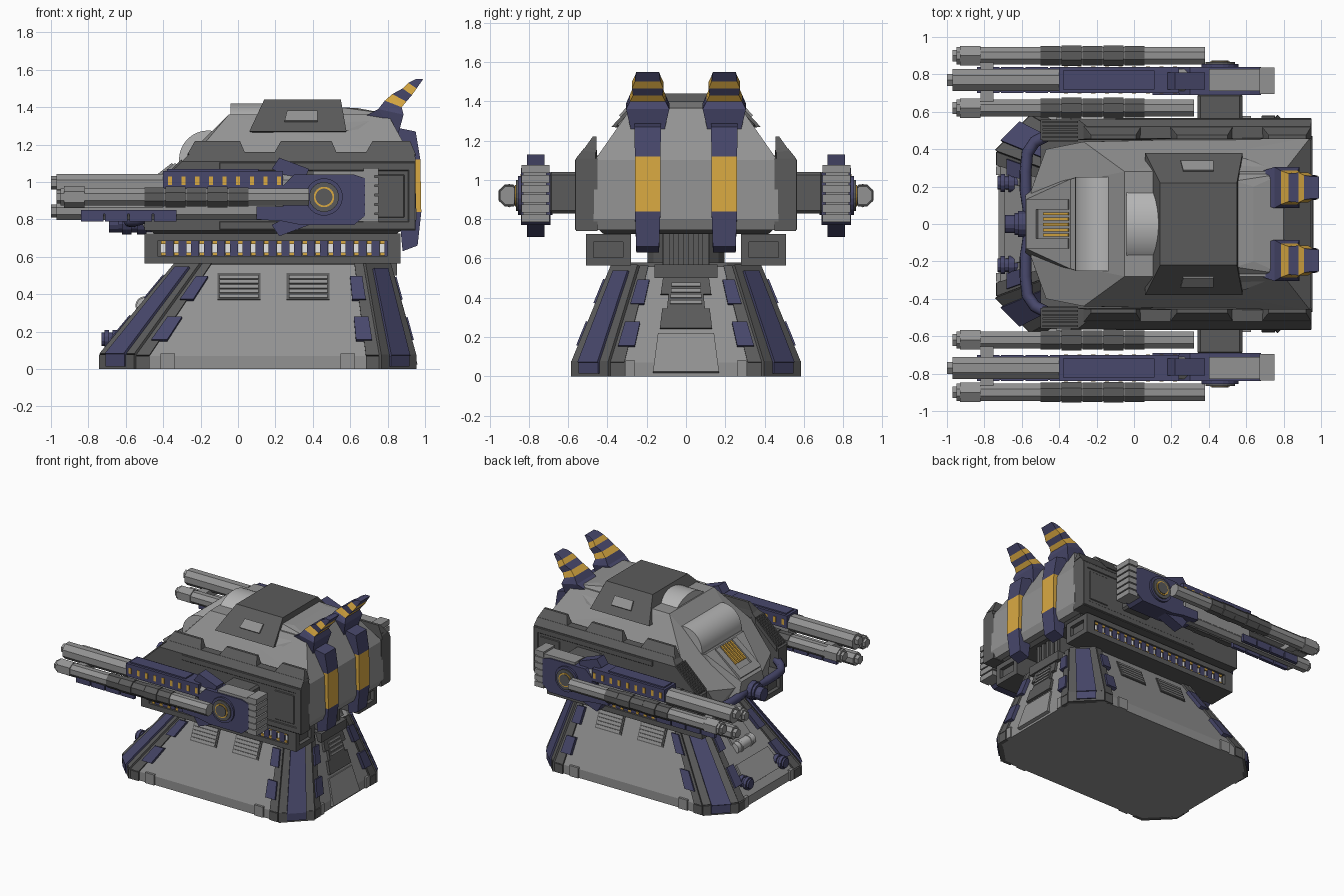
import bpy, bmesh, math
from mathutils import Vector as V

if "Cube" in bpy.data.objects:
    bpy.data.objects.remove(bpy.data.objects["Cube"])

def material(name, c):
    m = bpy.data.materials.new(name)
    m.diffuse_color = (*c, 1)
    m.use_nodes = True
    m.node_tree.nodes["Principled BSDF"].inputs["Base Color"].default_value = m.diffuse_color
    return m
LIGHT = material("light grey", (.29, .29, .29))
PALE = material("pale grey", (.46, .46, .46))
DARK = material("dark grey", (.105, .105, .105))
BLUE = material("navy blue", (.065, .065, .15))
ORANGE = material("amber", (.70, .40, .055))
WHITE = material("white", (1, 1, 1))

def make(name, bm, mat, mir=False, smooth=False):
    bmesh.ops.recalc_face_normals(bm, faces=bm.faces)
    me = bpy.data.meshes.new(name)
    bm.to_mesh(me)
    bm.free()
    me.materials.append(mat)
    if smooth:
        me.polygons.foreach_set("use_smooth", [True] * len(me.polygons))
        me.set_sharp_from_angle(angle=math.radians(35))
    ob = bpy.data.objects.new(name, me)
    bpy.context.collection.objects.link(ob)
    if mir:  # mirror left/right across y = 0
        m = ob.modifiers.new("mirror", 'MIRROR')
        m.use_axis = (False, True, False)
        m.use_mirror_merge = False
    return ob

def add_hull(bm, pts):
    vs = [bm.verts.new(p) for p in pts]
    bmesh.ops.convex_hull(bm, input=vs)

def hull(name, pts, mat, mir=False, sym=False):
    bm = bmesh.new()
    if sym:
        pts = pts + [(x, -y, z) for x, y, z in pts]
    add_hull(bm, pts)
    bmesh.ops.delete(bm, geom=[v for v in bm.verts if not v.link_faces], context='VERTS')
    bmesh.ops.dissolve_limit(bm, angle_limit=.01, verts=bm.verts, edges=bm.edges)
    return make(name, bm, mat, mir)

def boxes(name, items, mat, mir=False, bevel=0):
    bm = bmesh.new()
    for x0, x1, y0, y1, z0, z1 in items:
        for v in bmesh.ops.create_cube(bm, size=1)["verts"]:
            v.co = ((x0 + x1) / 2 + v.co.x * (x1 - x0), (y0 + y1) / 2 + v.co.y * (y1 - y0),
                    (z0 + z1) / 2 + v.co.z * (z1 - z0))
    if bevel:
        bmesh.ops.bevel(bm, geom=bm.edges[:], offset=bevel, segments=1, affect='EDGES')
    return make(name, bm, mat, mir)

def prism(name, pts, y0, y1, mat, mir=False):
    bm = bmesh.new()
    f = bm.faces.new([bm.verts.new((x, y0, z)) for x, z in pts])
    r = bmesh.ops.extrude_face_region(bm, geom=[f])
    for v in r["geom"]:
        if isinstance(v, bmesh.types.BMVert):
            v.co.y = y1
    return make(name, bm, mat, mir)

def rods(name, axis, items, mat, mir=False, n=8, smooth=False):
    # items: (start, end, u, v, radius); u, v are the two other coordinates
    bm = bmesh.new()
    for a, b, u, v, r in items:
        rings = []
        for t in (a, b):
            ring = []
            for k in range(n):
                g = 2 * math.pi * (k + .5) / n
                p, q = u + r * math.cos(g), v + r * math.sin(g)
                ring.append(bm.verts.new((t, p, q) if axis == 'x' else (p, t, q) if axis == 'y' else (p, q, t)))
            rings.append(ring)
            bm.faces.new(ring)
        for k in range(n):
            j = (k + 1) % n
            bm.faces.new((rings[0][k], rings[0][j], rings[1][j], rings[1][k]))
    return make(name, bm, mat, mir, smooth)

def plates(name, quad, spans, d, mat, mir=False):
    # raised plates on a sloped quad; spans are (u0, u1, v0, v1)
    a, b, c, e = [V(p) for p in quad]
    n = (b - a).cross(e - a).normalized()
    if n.dot((a + c) / 2 - V((.15, 0, .3))) < 0:
        n = -n
    at = lambda u, v: (a.lerp(b, u)).lerp(e.lerp(c, u), v)
    bm = bmesh.new()
    for u0, u1, v0, v1 in spans:
        add_hull(bm, [at(u, v) + n * h for u in (u0, u1) for v in (v0, v1) for h in (-.015, d)])
    return make(name, bm, mat, mir)

# --- base: flared octagon pedestal
def octagon(x0, x1, y, c, z):
    return [(x0, c - y, z), (x0 + c, -y, z), (x1 - c, -y, z), (x1, c - y, z),
            (x1, y - c, z), (x1 - c, y, z), (x0 + c, y, z), (x0, y - c, z)]
foot, low, top = (octagon(-.725, .935, .565, .18, 0), octagon(-.725, .935, .565, .18, .07),
                  octagon(-.32, .80, .365, .13, .56))
hull("base", foot + low + top, LIGHT)
def side(i, a=low, b=top):
    j = (i + 1) % 8
    return a[i], a[j], b[j], b[i]
for i in (0, 2, 4, 6):  # corner pillars
    plates("pillar", side(i), [(-.02, 1.02, 0, 1)], .022, DARK)
    plates("pillar_foot", side(i, foot, low), [(-.02, 1.02, 0, 1.1)], .022, DARK)
    plates("pillar_stripe", side(i), [(.22, .78, -.02, .93)], .036, BLUE)
    plates("pillar_foot_stripe", side(i, foot, low), [(.22, .78, .2, 1.2)], .032, BLUE)
for i in (1, 3, 5, 7):  # pillar edges, clips and feet on each wall
    w = 1 if i in (1, 5) else 1.7
    plates("pillar_edge", side(i), [(0, .055 * w, 0, 1), (1 - .055 * w, 1, 0, 1)], .014, DARK)
    plates("pillar_edge_foot", side(i, foot, low), [(0, .055 * w, 0, 1), (1 - .055 * w, 1, 0, 1)], .014, DARK)
    plates("pillar_clip", side(i), [(u, u + .07 * w, v, v + .25) for u in (.02, .98 - .07 * w) for v in (.16, .6)], .028, BLUE)
    plates("foot_tab", side(i, foot, low), [(.1, .16, 0, 1.2), (.84, .9, 0, 1.2)], .012, LIGHT)
wall = lambda z: .565 - (z - .07) / .49 * .2
for x0, x1 in ((-.11, .12), (.26, .49)):  # side vents
    vent = [(x0, wall(.37), .37), (x1, wall(.37), .37), (x1, wall(.51), .51), (x0, wall(.51), .51)]
    plates("side_vent", vent, [(0, 1, 0, 1)], .006, DARK, True)
    plates("side_vent_louvre", vent, [(.05, .95, .06 + k * .18, .19 + k * .18) for k in range(5)], .014, LIGHT, True)
plates("rear_vent", side(3), [(.3, .7, .35, .55), (.34, .66, .5, .7), (.27, .73, .7, 1)], .02, DARK)
plates("rear_vent_louvre", side(3), [(.36, .64, .6 + k * .06, .635 + k * .06) for k in range(4)], .028, LIGHT)
plates("rear_door", side(3), [(.29, .71, -.1, .3)], .012, LIGHT)
plates("front_hatch", side(7), [(.2, .8, .1, .38), (.3, .7, .6, .9)], .015, LIGHT)
rods("front_tank", 'y', [(-.11, .11, -.50, .34, .042), (-.07, -.05, -.50, .34, .048), (.05, .07, -.50, .34, .048)], PALE, n=20, smooth=True)
rods("front_lamp", 'x', [(-.73, -.6, .22, .16, .038), (-.715, -.69, .22, .16, .05), (-.67, -.64, .22, .16, .05)], BLUE, True, 12)
hull("base_cap", octagon(-.31, .79, .355, .13, .55) + octagon(-.28, .76, .33, .13, .58), DARK)

# --- neck and rear ribbed column
rods("neck", 'z', [(.55, .77, .19, 0, .2)], DARK, n=16)
boxes("rear_column", [(.3, .80, -.12, .12, .5, .78), (.6, .85, -.16, .16, .5, .57)]
      + [(.8, .82, y - .015, y + .015, .57, .78) for y in (-.1, -.05, 0, .05, .1)], DARK)

# --- side rails with lit slots
boxes("rail", [(-.47, .84, .30, .48, .59, .7), (-.5, -.43, .47, .51, .565, .725), (.80, .87, .47, .51, .565, .725),
               (-.5, .87, .28, .32, .565, .725), (-.5, .87, .28, .51, .565, .605), (-.5, .87, .28, .51, .685, .725)], DARK, True)
N = 18
xs = [-.4 + k * 1.17 / (N - 1) for k in range(N)]
boxes("rail_light", [(x - .012, x + .012, .47, .485, .61, .68) for x in xs], WHITE, True)
boxes("rail_rib", [(x + .012, x + .055, .47, .495, .605, .685) for x in xs], BLUE, True)
boxes("rail_marker", [(x - .012, x + .012, .475, .497, z, z + .016) for x in xs for z in (.606, .668)], ORANGE, True)

# --- turret hull
hull("hull", [(-.5, .32, .75), (.93, .47, .745), (-.55, .18, .86), (-.47, .4, .9), (-.27, .44, 1.1), (.955, .47, .8),
              (.945, .465, 1.1), (-.05, .28, 1.36), (.80, .28, 1.365), (.88, .3, 1.22)], LIGHT, sym=True)
hull("roof_ramp", [(.54, .23, 1.40), (.64, .2, 1.395), (.80, .27, 1.365), (.56, .36, 1.27), (.78, .30, 1.30), (.5, .3, 1.3)], LIGHT, sym=True)
hull("hull_floor", [(-.45, .4, .725), (.85, .42, .725), (-.5, .46, .76), (.90, .46, .76)], DARK, sym=True)
hull("nose", [(-.3, .25, 1.09), (-.3, .25, .78), (-.52, .2, .78), (-.58, .16, .80), (-.58, .13, .9), (-.34, .24, 1.1)], LIGHT, sym=True)
slope = [(-.565, -.13, .92), (-.565, .13, .92), (-.32, .13, 1.11), (-.32, -.13, 1.11)]
plates("nose_plate", slope, [(0, .2, 0, .9), (.8, 1, 0, .9), (0, 1, 0, .2)], .014, LIGHT)
plates("nose_slot", slope, [(.24 + k * .11, .30 + k * .11, .35, .9) for k in range(5)], .012, ORANGE)
rods("front_drum", 'y', [(-.25, .25, -.16, 1.12, .155)], PALE, n=48, smooth=True)
rods("top_drum", 'x', [(-.04, .16, 0, 1.155, .265)], PALE, n=48, smooth=True)
rods("nose_lamp", 'x', [(-.64, -.45, 0, .79, .06), (-.69, -.62, 0, .78, .05), (-.62, -.57, 0, .79, .07), (-.54, -.49, 0, .79, .07)], BLUE, n=14)
cu = bpy.data.curves.new("hose", 'CURVE')
cu.dimensions = '3D'
cu.bevel_depth = .032
cu.bevel_resolution = 2
for s in (1, -1):  # hoses round the nose
    sp = cu.splines.new('POLY')
    path = [(-.47, .47, .82), (-.53, .44, .80), (-.57, .38, .79), (-.58, .28, .79), (-.58, .18, .79), (-.56, .05, .79)]
    sp.points.add(len(path) - 1)
    for p, (x, y, z) in zip(sp.points, path):
        p.co = (x, y * s, z, 1)
cu.materials.append(BLUE)
bpy.context.collection.objects.link(bpy.data.objects.new("nose_hose", cu))

# --- armoured skirts
prism("skirt", [(-.5, .74), (.95, .74), (.95, 1.11), (-.30, 1.11), (-.5, .92)], .45, .56, DARK, True)
hull("skirt_slope", [(-.30, .56, 1.11), (.95, .56, 1.11), (-.30, .45, 1.11), (.95, .46, 1.11),
                     (-.25, .52, 1.16), (.945, .52, 1.16), (-.25, .455, 1.16), (.945, .46, 1.16)], DARK, True)
for x0, x1 in ((-.27, .04), (.19, .53), (.68, .95)):
    hull("skirt_tooth", [(x0, .525, 1.15), (x1, .525, 1.15), (x0, .455, 1.14), (x1, .455, 1.14),
                         (x0 + .04, .475, 1.22), (x1 - .03, .475, 1.22), (x0 + .04, .455, 1.22), (x1 - .03, .455, 1.22)], DARK, True)
boxes("skirt_frame", [(-.1, .95, .55, .566, .745, .79), (-.1, .95, .55, .566, 1.06, 1.105), (.91, .95, .55, .566, .78, 1.08),
                      (.72, .89, .55, .566, .81, 1.04)], DARK, True, .004)
for k in range(6):  # slanted vent ribs on the front shoulder
    y = .44 + k * .02
    hull("shoulder_rib", [(x, y + d, z + h) for x, z in ((-.49, .92), (-.30, 1.10)) for d in (0, .01) for h in (-.02, .022)], DARK, True)

# --- roof saddle
hull("roof_saddle", [(.14, .22, 1.44), (.55, .22, 1.44), (.06, .38, 1.27), (.58, .38, 1.27), (.14, .2, 1.25), (.55, .2, 1.25)], DARK, sym=True)
plates("roof_handle", [(.06, .38, 1.27), (.58, .38, 1.27), (.55, .22, 1.44), (.14, .22, 1.44)], [(.34, .7, .3, .62)], .012, LIGHT, True)

# --- rear spines and horns: (x, z) front, (x, z) back, half width
spine = [(.88, .63, .96, .66, .058), (.86, .84, .98, .84, .065), (.86, 1.12, .975, 1.12, .065), (.8, 1.3, .95, 1.27, .068)]
horn = [(.66, 1.34, .85, 1.23, .08), (.75, 1.39, .885, 1.36, .11), (.785, 1.435, .875, 1.40, .09), (.825, 1.47, .90, 1.43, .075),
        (.88, 1.50, .93, 1.465, .08), (.91, 1.53, .955, 1.50, .065), (.95, 1.55, .99, 1.55, .058)]
for name, secs, cols in (("spine", spine, (BLUE, ORANGE, BLUE)), ("horn", horn, (BLUE, BLUE, ORANGE, BLUE, ORANGE, BLUE))):
    for s, t, col in zip(secs, secs[1:], cols):
        hull(name, [(x, .195 + w * k, z) for a, b, c, d, w in (s, t) for x, z in ((a, b), (c, d)) for k in (-1, 1)], col, True)

# --- side gun pods
boxes("gun_strut", [(.34, .58, .5, .7, .83, 1.04)], DARK, True, .015)
prism("gun_body", [(.1, .80), (.24, .79), (.34, .77), (.62, .77), (.68, .82), (.68, 1.02), (.62, 1.04), (.3, 1.04), (.24, .98), (.24, .87), (.1, .87)], .69, .84, BLUE, True)
fin = [(.18, 1.07), (.22, 1.13), (.38, 1.07), (.36, 1.02), (.24, 1.04)]
prism("gun_fin_top", fin, .72, .81, BLUE, True)
prism("gun_fin_bottom", [(x, 1.84 - z) for x, z in fin], .72, .81, BLUE, True)
boxes("gun_rear_block", [(.4, .73, .71, .83, .79, 1.06)] + [(.67, .75, .695, .838, z, z + .04) for z in (.785, .835, .885, .935, .985, 1.035)], LIGHT, True)
boxes("gun_housing", [(-.4, .24, .70, .84, .96, 1.06), (-.38, .11, .72, .82, 1.05, 1.07)], BLUE, True)
boxes("gun_housing_slot", [(x, x + .022, .697, .843, .985, 1.03) for x in [-.375 + .073 * k for k in range(9)]], ORANGE, True)
boxes("gun_lower_guard", [(x, x + .12, y, y + .025, .79, .845) for x in (-.84, -.71, -.58, -.45) for y in (.70, .815)]
      + [(-.84, -.33, .705, .835, .83, .85)], BLUE, True)
rods("gun_barrel", 'x', [(-.97, .3, .77, .985, .064), (-.97, .3, .77, .845, .052), (-.95, .38, .90, .92, .05), (-.95, .32, .62, .92, .05)], LIGHT, True)
rods("gun_muzzle", 'x', [(-.93, -.82, y, .92, .06) for y in (.62, .90)]
     + [(-1, -.95, .77, .995, .036), (-1, -.95, .77, .845, .036), (-.97, -.92, .9, .92, .036), (-.97, -.92, .62, .92, .036)], LIGHT, True, 6)
rods("gun_sleeve", 'x', [(-.5 + .112 * k, -.392 + .112 * k, y, .92, .06 if k % 2 else .056) for k in range(5) for y in (.62, .90)], DARK, True)
boxes("gun_spacer", [(-.82, -.75, .62, .90, .89, .95), (-.82, -.75, .74, .80, .85, 1.0), (-.4, .2, .72, .82, .83, .97)], LIGHT, True)
rods("gun_pivot", 'y', [(.68, .855, .46, .92, .10)], BLUE, True, 20)
rods("gun_pivot_ring", 'y', [(.67, .865, .46, .92, .08)], DARK, True, 20)
rods("gun_pivot_glow", 'y', [(.665, .87, .46, .92, .055)], ORANGE, True, 20)
rods("gun_pivot_cap", 'y', [(.66, .875, .46, .92, .045)], DARK, True, 20)
